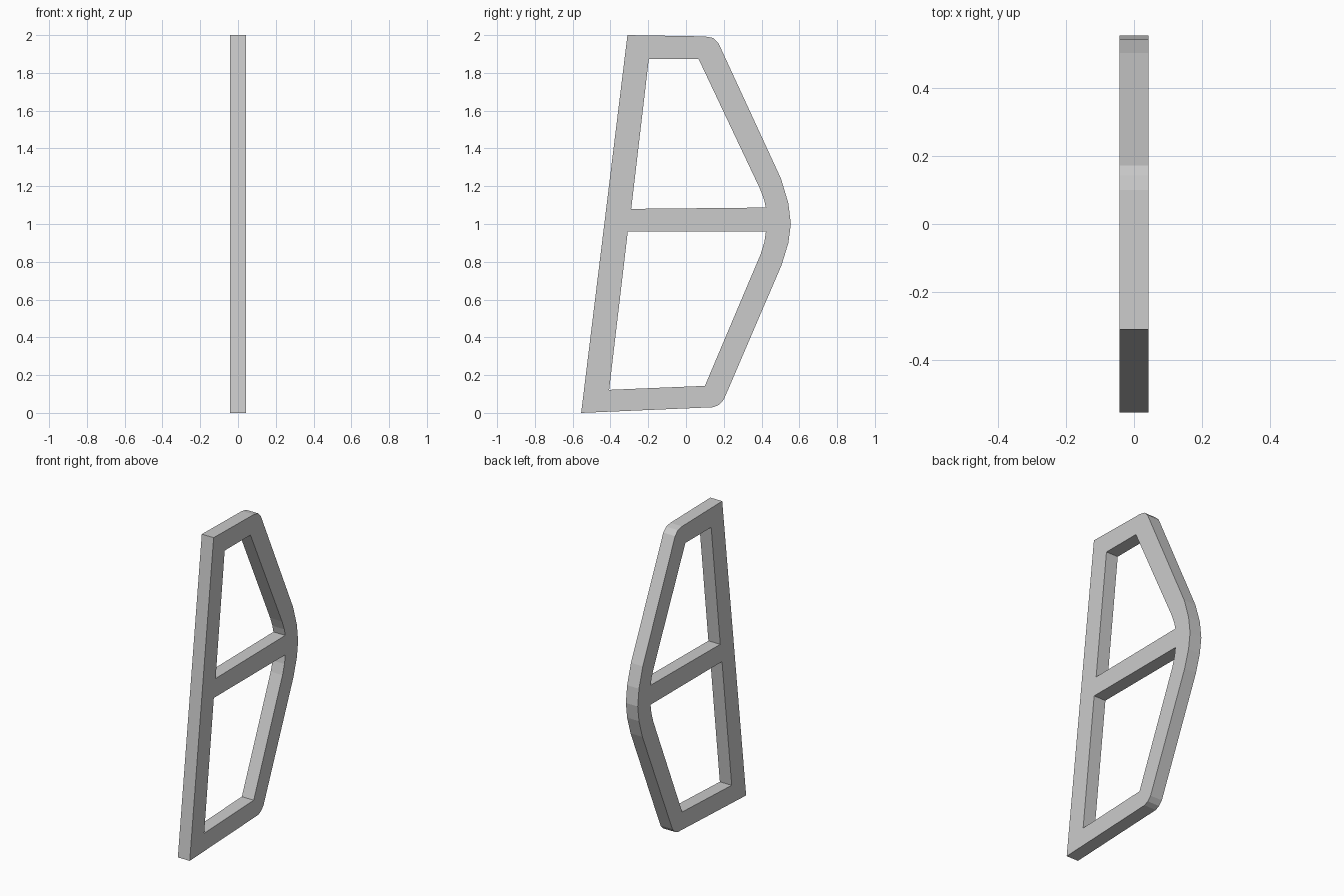
import bpy, bmesh

if "Cube" in bpy.data.objects:
    bpy.data.objects.remove(bpy.data.objects["Cube"])

HALF = 0.0425  # half thickness along x

# Profiles as (y, z) points
outline = [(-0.555, 0), (0.145, 0.03), (0.175, 0.043), (0.2, 0.07),
           (0.507, 0.785), (0.542, 0.9), (0.555, 1.0), (0.542, 1.11), (0.503, 1.24),
           (0.172, 1.957), (0.143, 1.985), (0.1, 1.993), (-0.31, 2.0)]
upper_opening = [(-0.29, 1.08), (0.423, 1.087), (0.413, 1.13), (0.39, 1.19),
                 (0.067, 1.873), (-0.197, 1.873)]
lower_opening = [(-0.407, 0.122), (0.1, 0.143), (0.395, 0.84),
                 (0.415, 0.905), (0.423, 0.961), (-0.308, 0.961)]

bm = bmesh.new()


def loop(points):
    verts = [bm.verts.new((-HALF, y, z)) for y, z in points]
    return [bm.edges.new((v, verts[(i + 1) % len(verts)])) for i, v in enumerate(verts)]


# Flat frame face with two openings, extruded to thickness
edges = loop(outline) + loop(upper_opening) + loop(lower_opening)
bmesh.ops.triangle_fill(bm, edges=edges, use_beauty=True, normal=(1, 0, 0))
ext = bmesh.ops.extrude_face_region(bm, geom=bm.faces[:], use_keep_orig=True)
moved = [g for g in ext["geom"] if isinstance(g, bmesh.types.BMVert)]
bmesh.ops.translate(bm, verts=moved, vec=(2 * HALF, 0, 0))
bmesh.ops.recalc_face_normals(bm, faces=bm.faces[:])

mesh = bpy.data.meshes.new("side_frame")
bm.to_mesh(mesh)
bm.free()
frame = bpy.data.objects.new("side_frame", mesh)
bpy.context.collection.objects.link(frame)
